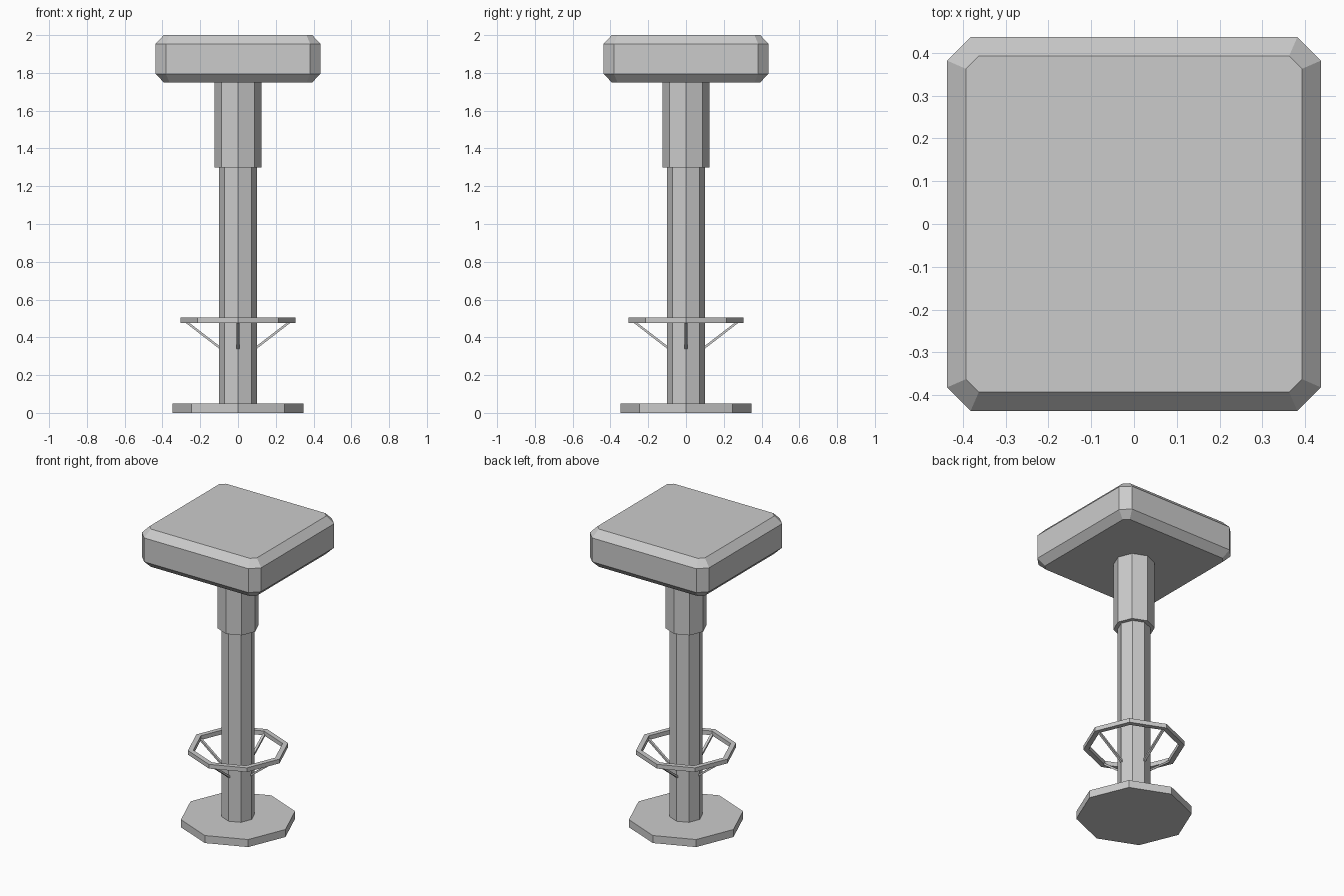
import bpy, bmesh
from math import cos, sin, pi
from mathutils import Vector

cube = bpy.data.objects.get("Cube")
if cube:
    bpy.data.objects.remove(cube, do_unlink=True)

grey = bpy.data.materials.new("plain_grey")
grey.use_nodes = True
COLOUR = (0.6, 0.6, 0.6, 1)
grey.diffuse_color = COLOUR
grey.node_tree.nodes["Principled BSDF"].inputs["Base Color"].default_value = COLOUR


def finish(name, bm):
    bmesh.ops.recalc_face_normals(bm, faces=bm.faces)
    mesh = bpy.data.meshes.new(name)
    bm.to_mesh(mesh)
    bm.free()
    mesh.materials.append(grey)
    obj = bpy.data.objects.new(name, mesh)
    bpy.context.collection.objects.link(obj)
    return obj


def loft(name, loops, closed=False):
    """Skin matching loops of points; cap the ends, or join last to first."""
    bm = bmesh.new()
    rings = [[bm.verts.new(p) for p in loop] for loop in loops]
    pairs = list(zip(rings, rings[1:]))
    if closed:
        pairs.append((rings[-1], rings[0]))
    else:
        bm.faces.new(rings[0])
        bm.faces.new(rings[-1])
    for a, b in pairs:
        for i in range(len(a)):
            j = (i + 1) % len(a)
            bm.faces.new((a[i], a[j], b[j], b[i]))
    return finish(name, bm)


def octagon(r, z):
    return [(r * cos(i * pi / 4), r * sin(i * pi / 4), z) for i in range(8)]


def chamfered_square(half, flat, z):
    quarter = [Vector((half, flat, z)), Vector((flat, half, z))]
    points = []
    for _ in range(4):
        points += quarter
        quarter = [Vector((-p.y, p.x, p.z)) for p in quarter]
    return points


# Pedestal
loft("base_plate", [octagon(0.348, 0), octagon(0.348, 0.05)])
loft("column", [octagon(0.1, 0.05), octagon(0.1, 1.3)])
loft("upper_sleeve", [octagon(0.125, 1.3), octagon(0.125, 1.75)])

# Cushion with chamfered edges and corners
loft("seat", [chamfered_square(0.393, 0.363, 1.75),
              chamfered_square(0.437, 0.382, 1.795),
              chamfered_square(0.437, 0.382, 1.953),
              chamfered_square(0.393, 0.363, 2.0)])

# Foot ring
loft("foot_ring", [octagon(0.305, 0.477), octagon(0.305, 0.505),
                   octagon(0.272, 0.505), octagon(0.272, 0.477)], closed=True)

# Struts from the column up to the ring
for k, side in enumerate(("left", "back", "right", "front")):
    out = Vector((cos(k * pi / 2), sin(k * pi / 2), 0))
    low = out * 0.09 + Vector((0, 0, 0.34))
    high = out * 0.282 + Vector((0, 0, 0.488))
    along = (high - low).normalized()
    across = Vector((-out.y, out.x, 0))
    normal = along.cross(across)
    loft("foot_ring_strut_" + side,
         [[p + across * a * 0.008 + normal * b * 0.006
           for a, b in ((1, 1), (-1, 1), (-1, -1), (1, -1))] for p in (low, high)])
